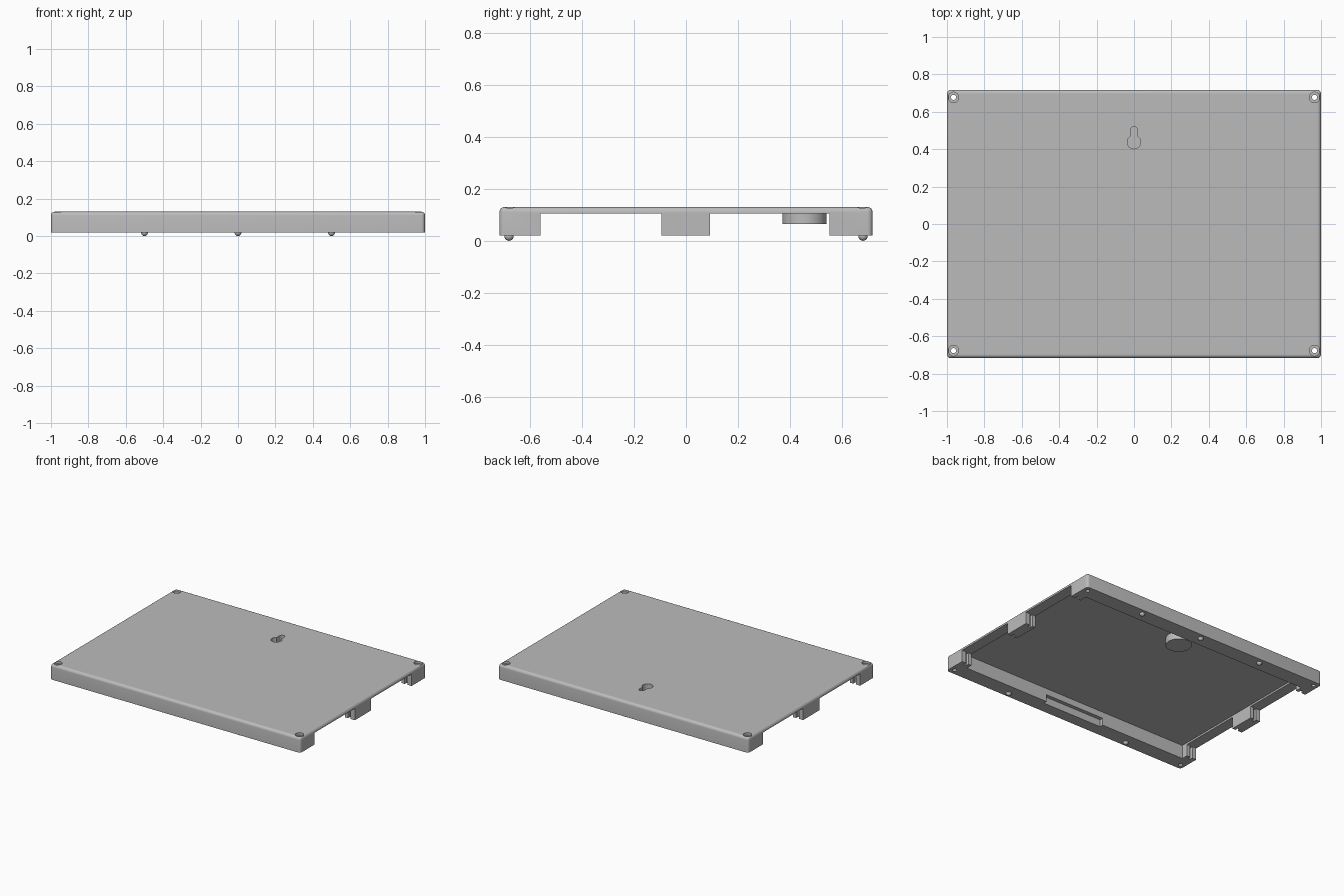
import bpy, bmesh, math
from mathutils import Matrix, Vector

cube = bpy.data.objects.get("Cube")
if cube:
    bpy.data.objects.remove(cube, do_unlink=True)

grey = bpy.data.materials.new("matte grey plastic")
grey.use_nodes = True
GREY = (0.5, 0.5, 0.5, 1)
grey.diffuse_color = GREY
grey.node_tree.nodes["Principled BSDF"].inputs["Base Color"].default_value = GREY


def finish(name, bm):
    mesh = bpy.data.meshes.new(name)
    bm.to_mesh(mesh)
    bm.free()
    mesh.materials.append(grey)
    obj = bpy.data.objects.new(name, mesh)
    bpy.context.collection.objects.link(obj)
    return obj


def box(name, x, y, z):
    bm = bmesh.new()
    size = Vector((x[1] - x[0], y[1] - y[0], z[1] - z[0]))
    mid = Vector((x[0] + x[1], y[0] + y[1], z[0] + z[1])) / 2
    bmesh.ops.create_cube(bm, size=1, matrix=Matrix.Translation(mid) @ Matrix.Diagonal((*size, 1)))
    return finish(name, bm)


def cylinder(name, x, y, z, radius, sides=32):
    bm = bmesh.new()
    bmesh.ops.create_cone(bm, cap_ends=True, segments=sides, radius1=radius, radius2=radius,
                          depth=z[1] - z[0], matrix=Matrix.Translation((x, y, (z[0] + z[1]) / 2)))
    return finish(name, bm)


def apply_modifiers(obj):
    deps = bpy.context.evaluated_depsgraph_get()
    old = obj.data
    obj.data = bpy.data.meshes.new_from_object(obj.evaluated_get(deps))
    obj.modifiers.clear()
    bpy.data.meshes.remove(old)


def boolean(target, other, operation='DIFFERENCE'):
    mod = target.modifiers.new("cut", 'BOOLEAN')
    mod.object, mod.operation, mod.solver = other, operation, 'EXACT'
    apply_modifiers(target)
    bpy.data.objects.remove(other, do_unlink=True)


# Outer shell: rounded on every edge except the open underside
BOTTOM, TOP = 0.02, 0.13
shell = box("back_cover", (-1, 1), (-0.717, 0.717), (BOTTOM, TOP))
bm = bmesh.new()
bm.from_mesh(shell.data)
edges = [e for e in bm.edges if max(v.co.z for v in e.verts) > 0.1]
bmesh.ops.bevel(bm, geom=edges, offset=0.02, segments=5, profile=0.5, affect='EDGES')
bm.to_mesh(shell.data)
bm.free()

# Inner tray and the openings along both short sides
boolean(shell, box("tray", (-0.92, 0.92), (-0.605, 0.605), (-0.1, 0.118)))
for y in ((-0.558, -0.095), (0.092, 0.552)):
    boolean(shell, box("opening", (-1.1, 1.1), y, (-0.1, 0.105)))

# Grooves in the ends of the side posts
for side in (-1, 1):
    x = sorted((side * 0.945, side * 0.967))
    for end in (-0.558, -0.095, 0.092, 0.552):
        boolean(shell, box("groove", x, (end - 0.022, end + 0.022), (-0.1, 0.105)))

# Finger recess in the inner face of the front rail
boolean(shell, box("recess", (-0.24, 0.24), (-0.632, -0.59), (-0.1, 0.072)))

# Boss that closes the hanging hole from below
boolean(shell, cylinder("boss", 0, 0.455, (0.065, 0.122), 0.085, 48), 'UNION')

# Keyhole for hanging
boolean(shell, cylinder("keyhole_round", 0, 0.438, (0.08, 0.2), 0.036))
boolean(shell, box("keyhole_slot", (-0.019, 0.019), (0.438, 0.502), (0.08, 0.2)))
boolean(shell, cylinder("keyhole_end", 0, 0.502, (0.08, 0.2), 0.019))

# Counterbored screw holes in the corners
for x in (-0.965, 0.965):
    for y in (-0.677, 0.677):
        boolean(shell, cylinder("screw_hole", x, y, (-0.1, 0.2), 0.014, 24))
        boolean(shell, cylinder("counterbore", x, y, (0.112, 0.2), 0.028))

# Locating pips under the long rails
for y, places in ((-0.68, (-0.5, 0.5)), (0.68, (-0.5, 0, 0.5))):
    for x in places:
        bm = bmesh.new()
        bmesh.ops.create_uvsphere(bm, u_segments=20, v_segments=12, radius=0.018,
                                  matrix=Matrix.Translation((x, y, 0.018)))
        finish("locating_pip", bm)

# Smooth shading with sharp corners kept
bpy.ops.object.select_all(action='DESELECT')
for obj in bpy.context.collection.objects:
    if obj.type == 'MESH':
        obj.select_set(True)
        bpy.context.view_layer.objects.active = obj
bpy.ops.object.shade_smooth_by_angle(angle=math.radians(30))
